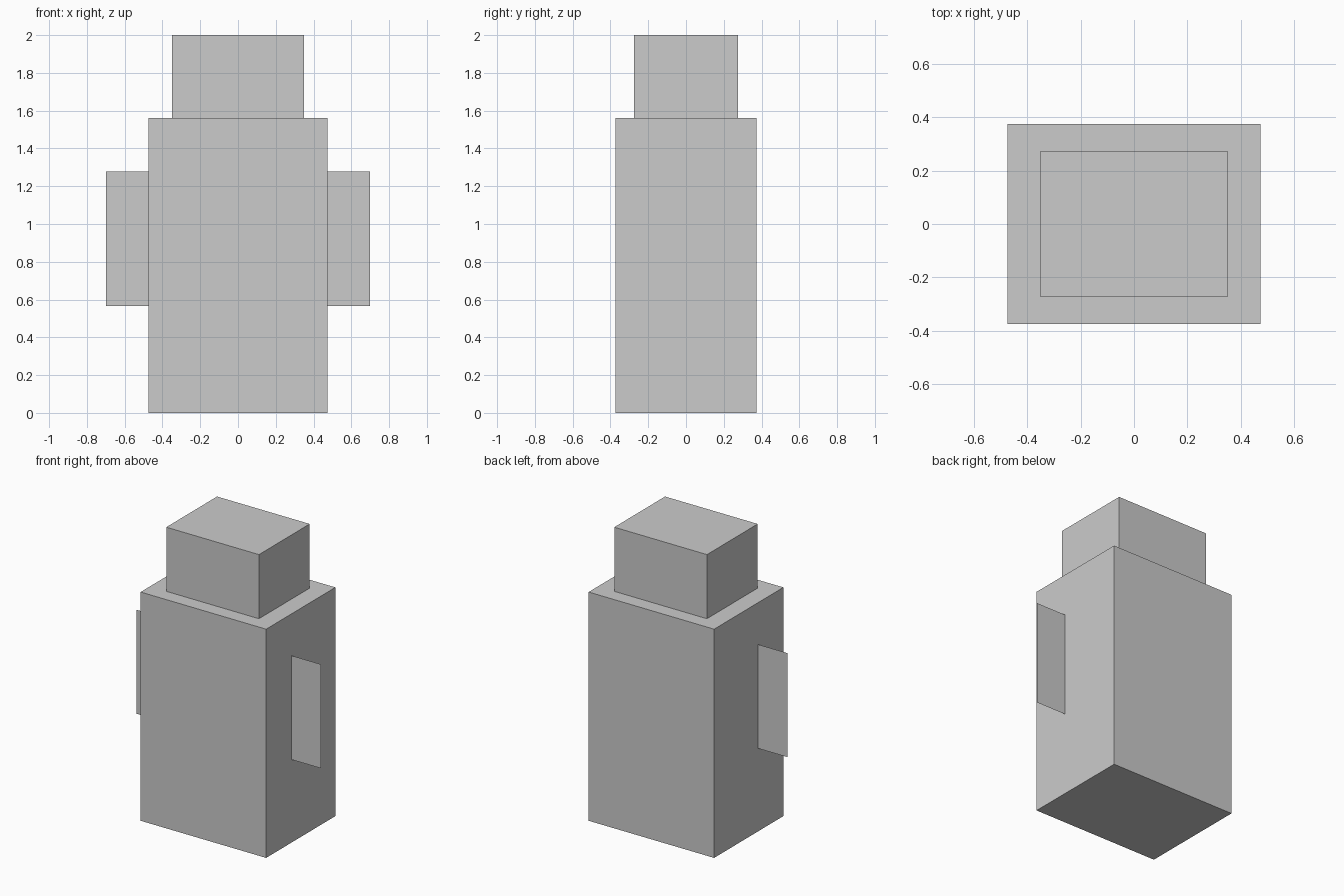
import bpy
import bmesh
from mathutils import Matrix, Vector

if "Cube" in bpy.data.objects:
    bpy.data.objects.remove(bpy.data.objects["Cube"])


def make_object(name, bm):
    mesh = bpy.data.meshes.new(name)
    bm.to_mesh(mesh)
    bm.free()
    obj = bpy.data.objects.new(name, mesh)
    bpy.context.collection.objects.link(obj)
    return obj


def box(name, width, depth, z0, z1):
    bm = bmesh.new()
    size = Matrix.Diagonal((width, depth, z1 - z0, 1))
    bmesh.ops.create_cube(bm, size=1, matrix=Matrix.Translation((0, 0, (z0 + z1) / 2)) @ size)
    return make_object(name, bm)


def side_panel(name, side, x0, x1, y, z0, z1):
    bm = bmesh.new()
    corners = [(x0, z0), (x1, z0), (x1, z1), (x0, z1)]
    verts = [bm.verts.new(Vector((side * x, y, z))) for x, z in corners]
    if side < 0:
        verts.reverse()
    bm.faces.new(verts)
    return make_object(name, bm)


# Main block and the smaller block on top
box("body", 0.948, 0.747, 0, 1.562)
box("head", 0.70, 0.548, 1.562, 2)

# Flat side fins, slightly forward of centre
for side, label in ((-1, "left"), (1, "right")):
    side_panel(label + "_fin", side, 0.474, 0.698, -0.10, 0.567, 1.277)
